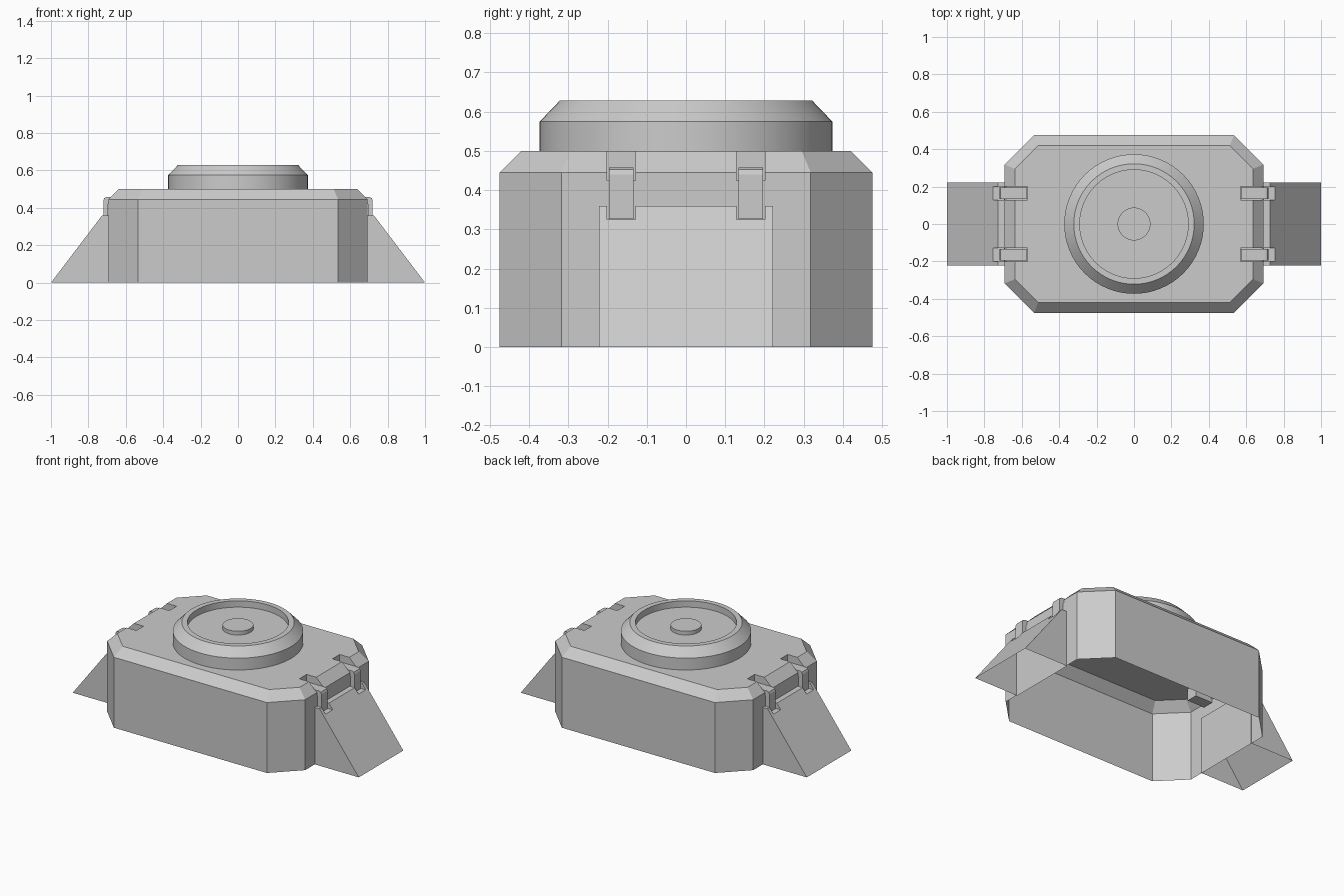
import bpy, bmesh
from math import cos, sin, tau

if "Cube" in bpy.data.objects:
    bpy.data.objects.remove(bpy.data.objects["Cube"])


def make_object(name, bm):
    bmesh.ops.recalc_face_normals(bm, faces=bm.faces)
    mesh = bpy.data.meshes.new(name)
    bm.to_mesh(mesh)
    bm.free()
    obj = bpy.data.objects.new(name, mesh)
    bpy.context.collection.objects.link(obj)
    return obj


def loft(name, rings):
    bm = bmesh.new()
    loops = [[bm.verts.new(p) for p in ring] for ring in rings]
    n = len(loops[0])
    for a, b in zip(loops, loops[1:]):
        for i in range(n):
            j = (i + 1) % n
            bm.faces.new((a[i], a[j], b[j], b[i]))
    bm.faces.new(loops[0])
    bm.faces.new(loops[-1])
    return make_object(name, bm)


def extrude_y(name, profile, y0, y1, side=1):
    return loft(name, [[(side * x, y, z) for x, z in profile] for y in (y0, y1)])


def box_cutter(x0, x1, y0, y1, z0, z1, side):
    profile = [(x0, z0), (x1, z0), (x1, z1), (x0, z1)]
    return extrude_y("cutter", profile, y0, y1, side)


def cut(obj, cutters):
    for c in cutters:
        mod = obj.modifiers.new("cut", "BOOLEAN")
        mod.operation = "DIFFERENCE"
        mod.solver = "EXACT"
        mod.object = c
        bpy.context.view_layer.objects.active = obj
        bpy.ops.object.modifier_apply(modifier=mod.name)
        bpy.data.objects.remove(c)


def open_bottom(obj, height=0.001):
    bm = bmesh.new()
    bm.from_mesh(obj.data)
    low = [f for f in bm.faces if all(v.co.z < height for v in f.verts)]
    bmesh.ops.delete(bm, geom=low, context="FACES")
    bm.to_mesh(obj.data)
    bm.free()


def octagon(x, y, cx, cy, z):
    return [(x, -cy, z), (x, cy, z), (cx, y, z), (-cx, y, z),
            (-x, cy, z), (-x, -cy, z), (-cx, -y, z), (cx, -y, z)]


hinge_y = (-0.165, 0.165)

# Hollow octagonal body with chamfered top and hinge pockets
body = loft("body", [octagon(0.692, 0.475, 0.535, 0.318, 0),
                     octagon(0.692, 0.475, 0.535, 0.318, 0.445),
                     octagon(0.637, 0.42, 0.512, 0.295, 0.5)])
cut(body, [box_cutter(0.57, 0.8, y - 0.036, y + 0.036, 0.425, 0.6, s)
           for s in (-1, 1) for y in hinge_y])
open_bottom(body)

for s, label in ((-1, "left"), (1, "right")):
    # Hollow end wedge with hinge notches
    wedge = extrude_y(label + "_wedge", [(0.687, 0), (1, 0), (0.726, 0.36), (0.687, 0.36)],
                      -0.222, 0.222, s)
    cut(wedge, [box_cutter(0.694, 0.85, y - 0.036, y + 0.036, 0.325, 0.5, s) for y in hinge_y])
    open_bottom(wedge)
    # Bent hinge straps
    for y in hinge_y:
        extrude_y(label + "_hinge", [(0.572, 0.427), (0.69, 0.427), (0.694, 0.42), (0.694, 0.326),
                                     (0.72, 0.326), (0.72, 0.44), (0.715, 0.452),
                                     (0.703, 0.457), (0.572, 0.457)],
                  y - 0.031, y + 0.031, s)


def lathe(name, profile, sides=64):
    obj = loft(name, [[(r * cos(tau * i / sides), r * sin(tau * i / sides), z)
                       for i in range(sides)] for r, z in profile])
    bpy.ops.object.select_all(action="DESELECT")
    obj.select_set(True)
    bpy.context.view_layer.objects.active = obj
    bpy.ops.object.shade_smooth_by_angle(angle=0.5)
    return obj


# Round hatch with recessed centre and a small raised button
hatch = lathe("hatch", [(0.373, 0.5), (0.373, 0.575), (0.322, 0.628), (0.29, 0.628), (0.29, 0.588)])
open_bottom(hatch, 0.501)
button = lathe("hatch_button", [(0.088, 0.588), (0.088, 0.612)])
open_bottom(button, 0.589)
